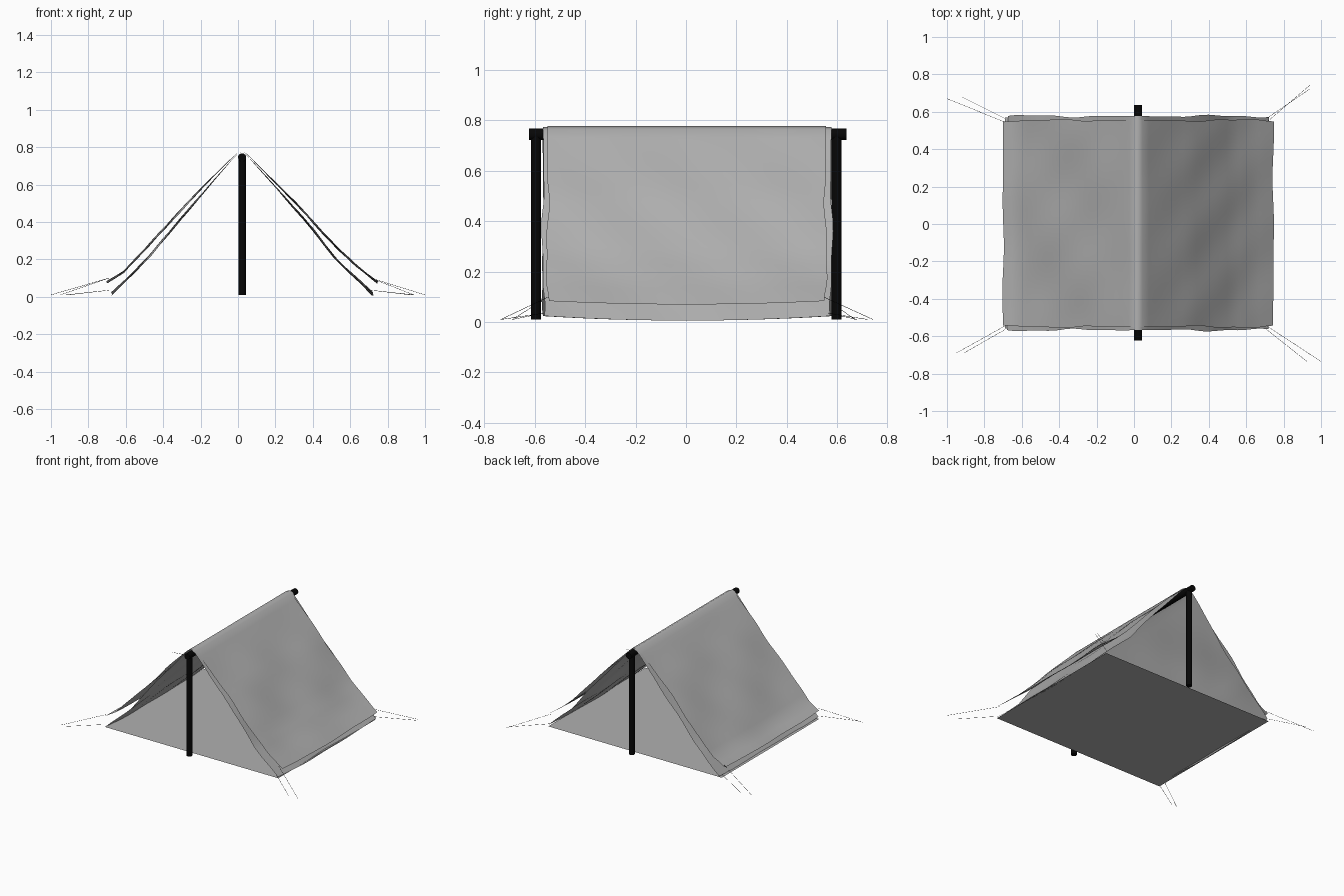
import bpy, bmesh
from math import sin
from mathutils import Vector

if "Cube" in bpy.data.objects:
    bpy.data.objects.remove(bpy.data.objects["Cube"])


def color(obj, name, value):
    mat = bpy.data.materials.get(name) or bpy.data.materials.new(name)
    mat.diffuse_color = (value, value, value, 1)
    mat.use_nodes = True
    mat.node_tree.nodes["Principled BSDF"].inputs["Base Color"].default_value = mat.diffuse_color
    obj.data.materials.append(mat)


def make_object(name, bm, smooth=True):
    mesh = bpy.data.meshes.new(name)
    bm.to_mesh(mesh)
    bm.free()
    obj = bpy.data.objects.new(name, mesh)
    bpy.context.collection.objects.link(obj)
    for p in mesh.polygons:
        p.use_smooth = smooth
    color(obj, "canvas_grey", 0.44)
    return obj


def rod(name, a, b, radius, sides=16):
    a, b = Vector(a), Vector(b)
    bpy.ops.mesh.primitive_cylinder_add(vertices=sides, radius=radius,
                                        depth=(b - a).length, location=(a + b) / 2)
    obj = bpy.context.object
    obj.rotation_euler = (b - a).to_track_quat('Z', 'Y').to_euler()
    obj.name = name
    bpy.ops.object.shade_smooth_by_angle()
    color(obj, "pole_black", 0.002)
    return obj


# Draped sheet: profile swept along y with gentle wrinkles and wavy hems
def sheet(name, profile, y0, y1, phase, lift, rows=28):
    pts = []
    for a, b in zip(profile, profile[1:]):
        steps = max(1, round((Vector(b) - Vector(a)).length / 0.05))
        pts += [Vector(a).lerp(Vector(b), i / steps) for i in range(steps)]
    pts.append(Vector(profile[-1]))
    bm = bmesh.new()
    grid = []
    for p in pts:
        d = abs(p.x - 0.02)
        side = 1 if p.x > 0.02 else -1
        loose = min(1, d / 0.3)
        hem = 0.005 * loose * (sin(13 * p.x + phase) + 0.6 * sin(31 * p.x + phase))
        low = max(0, d - 0.5) / 0.2
        row = []
        for j in range(rows + 1):
            t = j / rows
            y = y0 - hem + (y1 - y0 + 2 * hem) * t
            w = 0.0025 * loose * (sin(9 * y + 11 * p.x + phase)
                                  + 0.8 * sin(15 * y - 17 * p.x + 2 * phase))
            z = p.y + w * (1 - min(1, low)) + lift * low * (2 * t - 1) ** 2
            row.append(bm.verts.new((p.x + side * w, y, z)))
        grid.append(row)
    for r, s in zip(grid, grid[1:]):
        for j in range(rows):
            bm.faces.new((r[j], s[j], s[j + 1], r[j + 1]))
    bmesh.ops.recalc_face_normals(bm, faces=bm.faces)
    return make_object(name, bm)


outer = [(-0.70, 0.073), (-0.61, 0.13), (-0.40, 0.36), (-0.2, 0.575), (-0.03, 0.745),
         (0.0, 0.77), (0.02, 0.777), (0.045, 0.766), (0.15, 0.66), (0.3, 0.51),
         (0.4, 0.40), (0.53, 0.26), (0.63, 0.165), (0.745, 0.07)]
inner = [(-0.675, 0.006), (-0.47, 0.22), (-0.40, 0.305), (-0.2, 0.54), (-0.03, 0.736),
         (0.0, 0.765), (0.02, 0.773), (0.042, 0.762), (0.13, 0.665), (0.3, 0.475),
         (0.4, 0.36), (0.52, 0.205), (0.72, 0.006)]
sheet("outer_canvas", outer, -0.55, 0.555, 0.6, 0.012)
sheet("inner_canvas", inner, -0.567, 0.577, 2.4, 0.018)

# Ground sheet
bm = bmesh.new()
bm.faces.new([bm.verts.new(c) for c in ((-0.69, -0.56, 0.015), (0.72, -0.56, 0.015),
                                        (0.72, 0.57, 0.015), (-0.69, 0.57, 0.015))])
make_object("ground_sheet", bm, False)

# Uprights and ridge pole
rod("front_pole", (0.022, -0.595, 0.01), (0.022, -0.595, 0.755), 0.02)
rod("back_pole", (0.022, 0.597, 0.01), (0.022, 0.597, 0.755), 0.02)
rod("ridge_pole", (0.022, -0.622, 0.745), (0.022, 0.637, 0.745), 0.022)

# Guy lines: upper from outer corners, lower from inner corners
ends = [(-1, 1, (-1.0, 0.67), (-0.92, 0.68)), (1, 1, (0.94, 0.742), (0.94, 0.722)),
        (-1, -1, (-0.95, -0.69), (-0.91, -0.69)), (1, -1, (1.0, -0.735), (0.925, -0.735))]
for i, (sx, sy, up, low) in enumerate(ends):
    x = 0.69 if sx < 0 else 0.71
    rod(f"upper_guy_line_{i}", (sx * x, sy * 0.545, 0.10), (*up, 0.01), 0.0009, 6)
    rod(f"lower_guy_line_{i}", (sx * x, sy * 0.565, 0.035), (*low, 0.01), 0.0009, 6)
